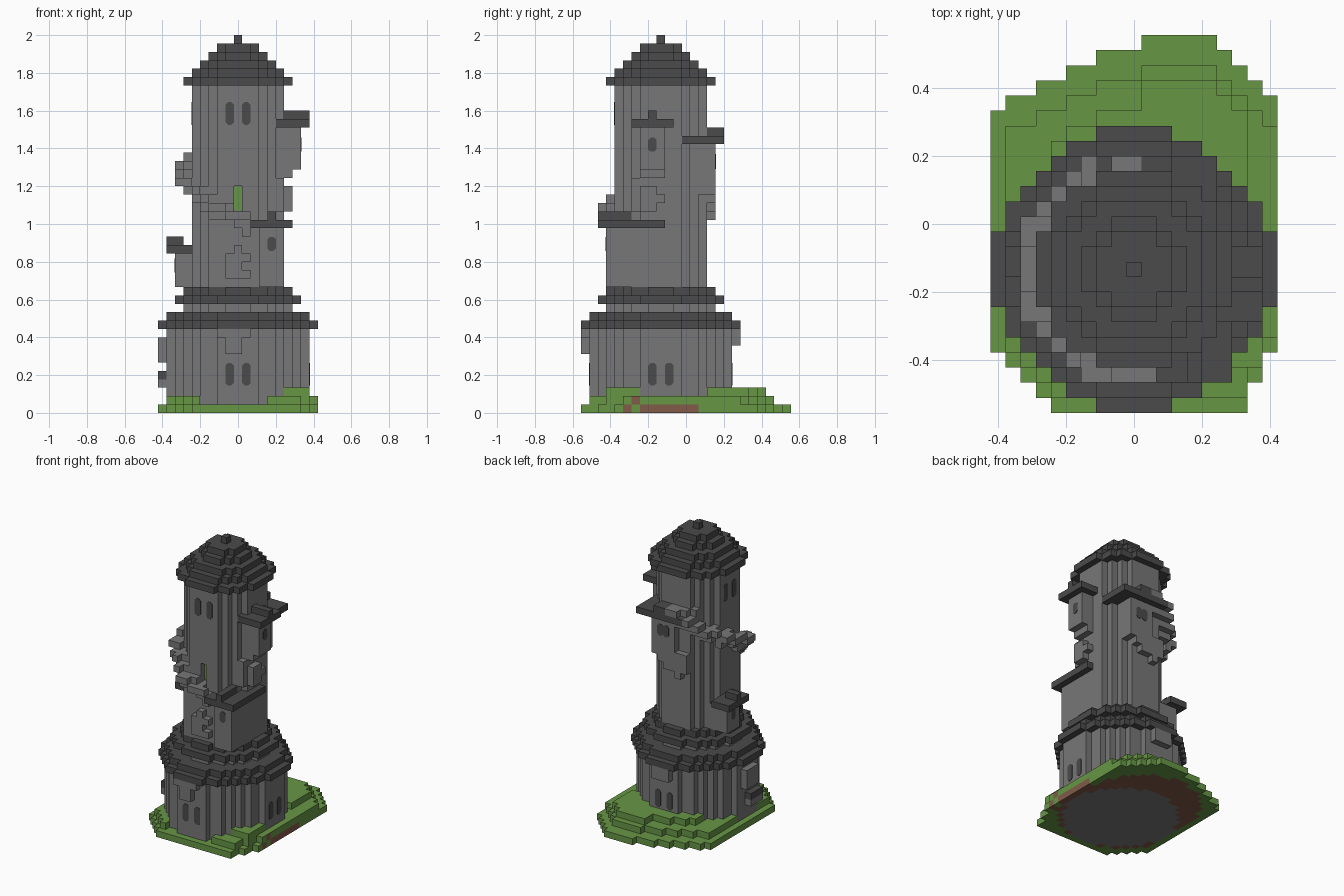
import bpy, bmesh, math
from mathutils import Vector

if "Cube" in bpy.data.objects:
    bpy.data.objects.remove(bpy.data.objects["Cube"], do_unlink=True)

U = 2 / 45          # edge of one block
CY = -3             # tower axis, in blocks along y


def material(name, rgb):
    mat = bpy.data.materials.new(name)
    mat.use_nodes = True
    mat.diffuse_color = (*rgb, 1)
    mat.node_tree.nodes["Principled BSDF"].inputs["Base Color"].default_value = (*rgb, 1)
    return mat


STONE = material("grey stone", (0.185, 0.185, 0.185))
SLATE = material("dark slate", (0.069, 0.069, 0.069))
GRASS = material("grass green", (0.135, 0.305, 0.06))
EARTH = material("brown earth", (0.22, 0.105, 0.065))

parts = {}
filled = set()


def add(name, cells, mat=STONE):
    """Claim the free blocks for a part."""
    blocks = parts.setdefault(name, (set(), mat))[0]
    fresh = set(cells) - filled
    blocks.update(fresh)
    filled.update(fresh)


def box(xs, ys, zs):
    """Blocks between inclusive (low, high) limits."""
    return [(i, j, k) for i in range(xs[0], xs[1] + 1)
            for j in range(ys[0], ys[1] + 1) for k in range(zs[0], zs[1] + 1)]


def disc(radius, low, high, margin=0.3):
    span = (-radius, radius)
    return [c for c in box(span, (CY - radius, CY + radius), (low, high))
            if math.hypot(c[0], c[1] - CY) <= radius + margin]


def rows(axis, at, mid, top, widths):
    """Projecting courses of stone on one side, listed from the top down."""
    for n, width in enumerate(widths):
        for t in range(mid - width // 2, mid - width // 2 + width):
            place = (at, t) if axis == "x" else (t, at)
            add("projecting_stones", [(*place, top - n)])


# Tower drum, shaft with a front niche, and stepped roofs
add("base_drum", disc(8, 0, 9))
add("lower_eave", [c for c in disc(9, 10, 10) if abs(c[0]) + abs(c[1] - CY) <= 12], SLATE)
add("lower_eave", disc(8, 11, 11), SLATE)
add("neck", disc(6, 12, 12))
add("upper_eave", disc(7, 13, 13) + disc(6, 14, 14), SLATE)
niche = box((0, 0), (CY - 5, CY - 5), (24, 26))
add("shaft", set(disc(5, 15, 38, 0.5)) - set(niche))
for step, radius in enumerate((6, 5, 4, 3, 2, 0)):
    add("dome_roof", disc(radius, 39 + step, 39 + step, 0.5), SLATE)


# Bays: stone body under a slate slab with a ridge
def bay(name, body, slab_x, slab_y, ridge_x, ridge_y):
    top = body[2][1] + 1
    add(name + "_wall", box(*body))
    add(name + "_roof", box(slab_x, slab_y, (top, top)), SLATE)
    add(name + "_roof", box(ridge_x, ridge_y, (top + 1, top + 1)), SLATE)


bay("corner_bay", ((3, 5), (-9, -4), (15, 21)), (2, 6), (-10, -3), (4, 4), (-10, -7))
bay("west_bay", ((-7, -4), (-2, 0), (15, 18)), (-8, -6), (-3, 1), (-8, -7), (-1, -1))
bay("east_bay", ((4, 7), (-5, -3), (29, 33)), (5, 8), (-6, -2), (6, 8), (-4, -4))
bay("back_bay", ((0, 3), (0, 3), (26, 31)), (-2, 5), (0, 4), (1, 2), (2, 4))

# Thick front wall and the niche sides
add("front_wall", box((-3, 2), (-8, -8), (15, 22)))
for side in (-2, 2):
    add("niche_sides", [(side, CY - 5, 24)])

# Stair winding down from the back, round the west side, to the front
for i, j, k in disc(7, 0, 0, 0.65):
    reach = math.hypot(i, j - CY)
    if reach > 5.5 and (i <= 0 or (i == 1 and j < CY)):
        turn = math.degrees(math.atan2(-i, j - CY)) % 360
        height = round(28 + (90 - turn) / 18)
        add("winding_stair", box((i, i), (j, j), (height - int(reach < 6.8), height)))

# Loose and projecting stones
rows("x", 5, -4, 28, (3, 5, 4, 5, 4))
rows("x", 6, -4, 28, (3,))
rows("x", 6, -4, 26, (2, 3, 2))
rows("y", 3, 1, 25, (3, 2))
rows("y", 3, -1, 26, (2, 3, 2, 1))
rows("y", 2, -2, 33, (2, 3, 3))
rows("y", 3, -1, 33, (2,))
rows("y", -9, 0, 19, (1, 3, 2, 3))
rows("y", -12, 0, 9, (4, 2, 2))
rows("y", 6, 0, 9, (3, 3))
rows("x", -9, -3, 8, (3, 3, 3))
rows("x", -9, -4, 3, (3,))
add("small_west_sill", box((-9, -9), (-5, -3), (4, 4)), SLATE)

# Grass mound, stepped up towards the back and one side, with an earth patch
soil = [(9, -6, 1), (9, -7, 0)]
mound = []
for i in range(-9, 10):
    near = max(-12, -17 - i, 2 * i - 26)
    far = min(12 if i > 0 else 11, (i + 24) // 2) - max(0, i - 5)
    for j in range(near, far + 1):
        stretch = 0.6 if j > -2 else 1
        inner = i > -9 and i * i + stretch * (j + 2) ** 2 <= 90
        (soil if inner else mound).append((i, j, 0))
        flank = i <= -5 or i >= 4 or j > CY
        if i > -9 and flank and near < j < far - 1:
            mound.append((i, j, 1))
        crest = -6 < i < 8 and 2 < j <= far - (3 if i > 0 else 4)
        if crest or (6 <= i <= 8 and -9 <= j <= -6):
            mound.append((i, j, 2))
add("earth_patch", soil, EARTH)
add("grass_mound", mound, GRASS)

# Turn blocks into meshes, keeping only exposed faces
AXES = [Vector(v) for v in ((1, 0, 0), (0, 1, 0), (0, 0, 1))]
DIRS = AXES + [-v for v in AXES]


def make_object(name, bm, mats):
    mesh = bpy.data.meshes.new(name)
    bm.to_mesh(mesh)
    bm.free()
    for mat in mats:
        mesh.materials.append(mat)
    bpy.context.collection.objects.link(bpy.data.objects.new(name, mesh))


def build(name, cells, mat):
    bm = bmesh.new()
    cache = {}

    def vert(p):
        key = tuple(round(c * 2) for c in p)
        if key not in cache:
            cache[key] = bm.verts.new(p * U)
        return cache[key]

    for cell in sorted(cells):
        for n in DIRS:
            if tuple(int(a + b) for a, b in zip(cell, n)) in filled:
                continue
            a = Vector((n.y, n.z, n.x)) / 2
            b = n.cross(a)
            mid = Vector(cell) + AXES[2] / 2 + n / 2
            face = bm.faces.new([vert(p) for p in (mid - a - b, mid + a - b, mid + a + b, mid - a + b)])
            # turf on top of earth
            face.material_index = int(n.z > 0 and mat == EARTH)
    make_object(name, bm, (EARTH, GRASS) if mat == EARTH else (mat,))


for name, (cells, mat) in parts.items():
    build(name, cells, mat)


# Thin round-ended window plates; position in blocks, height in units
def window(name, x, y, z, height, axis, mat=SLATE):
    bm = bmesh.new()
    across, normal = (AXES[1], AXES[0]) if axis == "x" else (AXES[0], AXES[1])
    radius = U * 0.54
    ring = []
    for n in range(8):
        turn = math.radians(45 * n + 22.5)
        rise = math.sin(turn) * radius + math.copysign(height / 2 - U / 2, math.sin(turn))
        offset = across * math.cos(turn) * radius + AXES[2] * rise
        ring.append(bm.verts.new(Vector((x * U, y * U, z)) + offset - normal * 0.003))
    plate = bm.faces.new(ring)
    front = bmesh.ops.extrude_face_region(bm, geom=[plate])["geom"]
    moved = [v for v in front if isinstance(v, bmesh.types.BMVert)]
    bmesh.ops.translate(bm, verts=moved, vec=normal * 0.006)
    bmesh.ops.recalc_face_normals(bm, faces=bm.faces)
    make_object(name, bm, [mat])


for side in (-1, 1):
    window("front_base_window", side, CY - 8.5, 0.205, 0.12, "y")
    window("back_base_window", side, CY + 8.5, 0.205, 0.12, "y")
    window("east_base_window", 8.5, CY + side, 0.205, 0.12, "x")
    window("front_top_window", side, CY - 5.5, 1.585, 0.12, "y")
    window("west_top_window", -5.5, CY + side, 1.585, 0.12, "x")
    window("back_bay_window", 1.5 + side / 2, 3.5, 1.33, 0.08, "y")
window("corner_bay_window", 4, -9.5, 0.895, 0.075, "y")
window("east_bay_window", 7.5, -4, 1.42, 0.075, "x")
window("west_bay_window", -7.5, -1, 0.78, 0.075, "x")
window("niche_ivy", 0, CY - 4.5, 1.135, 0.135, "y", GRASS)
